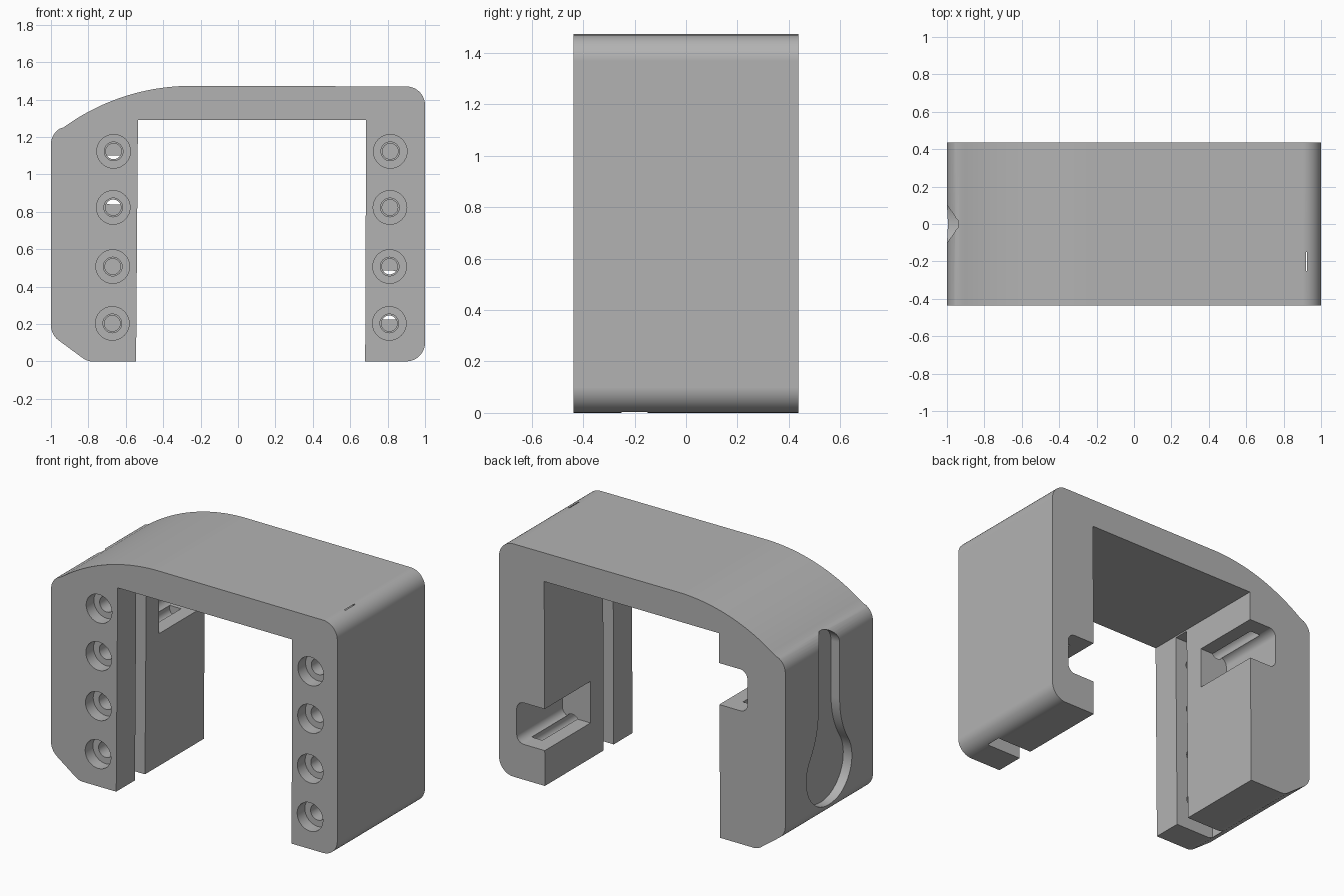
import bpy, bmesh, math

if "Cube" in bpy.data.objects:
    bpy.data.objects.remove(bpy.data.objects["Cube"], do_unlink=True)

HALF_DEPTH = 0.437

grey = bpy.data.materials.new("plain grey")
grey.use_nodes = True
COLOUR = (0.45, 0.45, 0.45, 1)
grey.diffuse_color = COLOUR
grey.node_tree.nodes["Principled BSDF"].inputs["Base Color"].default_value = COLOUR


def arc(u, v, r, start, end, steps=10):
    angles = [math.radians(start + (end - start) * i / steps) for i in range(steps + 1)]
    return [(u + r * math.cos(a), v + r * math.sin(a)) for a in angles]


def prism(name, points, axis, lo, hi):
    """Extrude a 2D outline along x (outline in y, z) or y (outline in x, z)."""
    def place(p, t):
        return (t, p[0], p[1]) if axis == "x" else (p[0], t, p[1])
    bm = bmesh.new()
    rings = [[bm.verts.new(place(p, t)) for p in points] for t in (lo, hi)]
    bm.faces.new(rings[0])
    bm.faces.new(rings[1])
    n = len(points)
    for i in range(n):
        j = (i + 1) % n
        bm.faces.new((rings[0][i], rings[0][j], rings[1][j], rings[1][i]))
    bmesh.ops.recalc_face_normals(bm, faces=bm.faces)
    mesh = bpy.data.meshes.new(name)
    bm.to_mesh(mesh)
    bm.free()
    mesh.materials.append(grey)
    obj = bpy.data.objects.new(name, mesh)
    bpy.context.collection.objects.link(obj)
    return obj


def box(name, x0, x1, y0, y1, z0, z1):
    return prism(name, [(x0, z0), (x1, z0), (x1, z1), (x0, z1)], "y", y0, y1)


def cut(target, cutter):
    mod = target.modifiers.new("cut", "BOOLEAN")
    mod.operation = "DIFFERENCE"
    mod.solver = "EXACT"
    mod.object = cutter
    bpy.context.view_layer.objects.active = target
    bpy.ops.object.modifier_apply(modifier=mod.name)
    bpy.data.objects.remove(cutter, do_unlink=True)


# Arch body: outer outline with rounded corners, then the inner opening
outline = [(-0.545, 0), (-0.78, 0)]
outline += arc(-0.78, 0.08, 0.08, 270, 233, 5)
outline += arc(-0.9, 0.193, 0.1, 233, 180, 6)
outline += arc(-0.9, 1.16, 0.1, 180, 123, 6)
outline += arc(-0.25, 0.313, 1.16, 126, 90, 24)
outline += arc(0.9, 1.37, 0.1, 90, 0)
outline += arc(0.9, 0.1, 0.1, 0, -90)
outline += [(0.68, 0), (0.685, 1.29), (-0.535, 1.29)]
body = prism("arch_body", outline, "y", -HALF_DEPTH, HALF_DEPTH)

# Panel slots inside both legs
cut(body, box("right_slot", 0.6, 0.925, -0.25, -0.15, -0.1, 1.28))
cut(body, box("right_slot_top", 0.72, 0.925, -0.25, -0.15, 1.2, 1.468))
cut(body, box("left_slot", -0.82, -0.45, -0.25, -0.15, -0.1, 1.28))


# Side notches open to the rear and to the opening
def notch(name, side, mouth, back, z0, z1, r=0.05):
    pts = [(mouth, z0)] + arc(back - r, z0 + r, r, -90, 0, 6)
    pts += arc(back - r, z1 - r, r, 0, 90, 6) + [(mouth, z1)]
    return prism(name, [(side * u, v) for u, v in pts], "y", -0.02, 0.6)


cut(body, notch("right_notch", 1, 0.6, 0.877, 0.223, 0.485))
cut(body, notch("left_notch", -1, 0.45, 0.735, 0.84, 1.102))

# Counterbored screw holes down the front of each leg
heights = (0.203, 0.507, 0.823, 1.123)
for x_low, x_high in ((-0.672, -0.665), (0.809, 0.814)):
    for i, z in enumerate(heights):
        x = x_low + (x_high - x_low) * i / 3
        for r, y0, y1 in ((0.09, -0.6, -0.36), (0.05, -0.4, -0.2), (0.042, -0.21, 0.33)):
            cut(body, prism("screw_hole", arc(x, z, r, 0, 348.75, 31), "y", y0, y1))

# Keyhole hanger recess on the outer side of the sloped leg
bulb_z, bulb_r, neck, blend = 0.39, 0.227, 0.105, 0.5
rise = math.sqrt((blend + bulb_r) ** 2 - (blend + neck) ** 2)
tilt = math.degrees(math.atan2(rise, blend + neck))
half = arc(0, bulb_z, bulb_r, -90, tilt, 16)
half += arc(neck + blend, bulb_z + rise, blend, 180 + tilt, 180, 8)[1:]
half += arc(0, 1.145, neck, 0, 90, 8)
keyhole = half + [(-u, v) for u, v in reversed(half[1:-1])]
cut(body, prism("keyhole", keyhole, "x", -1.2, -0.94))

# Smooth shading on the rounded parts, flats kept flat
bpy.ops.object.select_all(action="DESELECT")
body.select_set(True)
bpy.context.view_layer.objects.active = body
bpy.ops.object.shade_smooth_by_angle(angle=math.radians(30))
weighted = body.modifiers.new("flat_normals", "WEIGHTED_NORMAL")
weighted.keep_sharp = True
